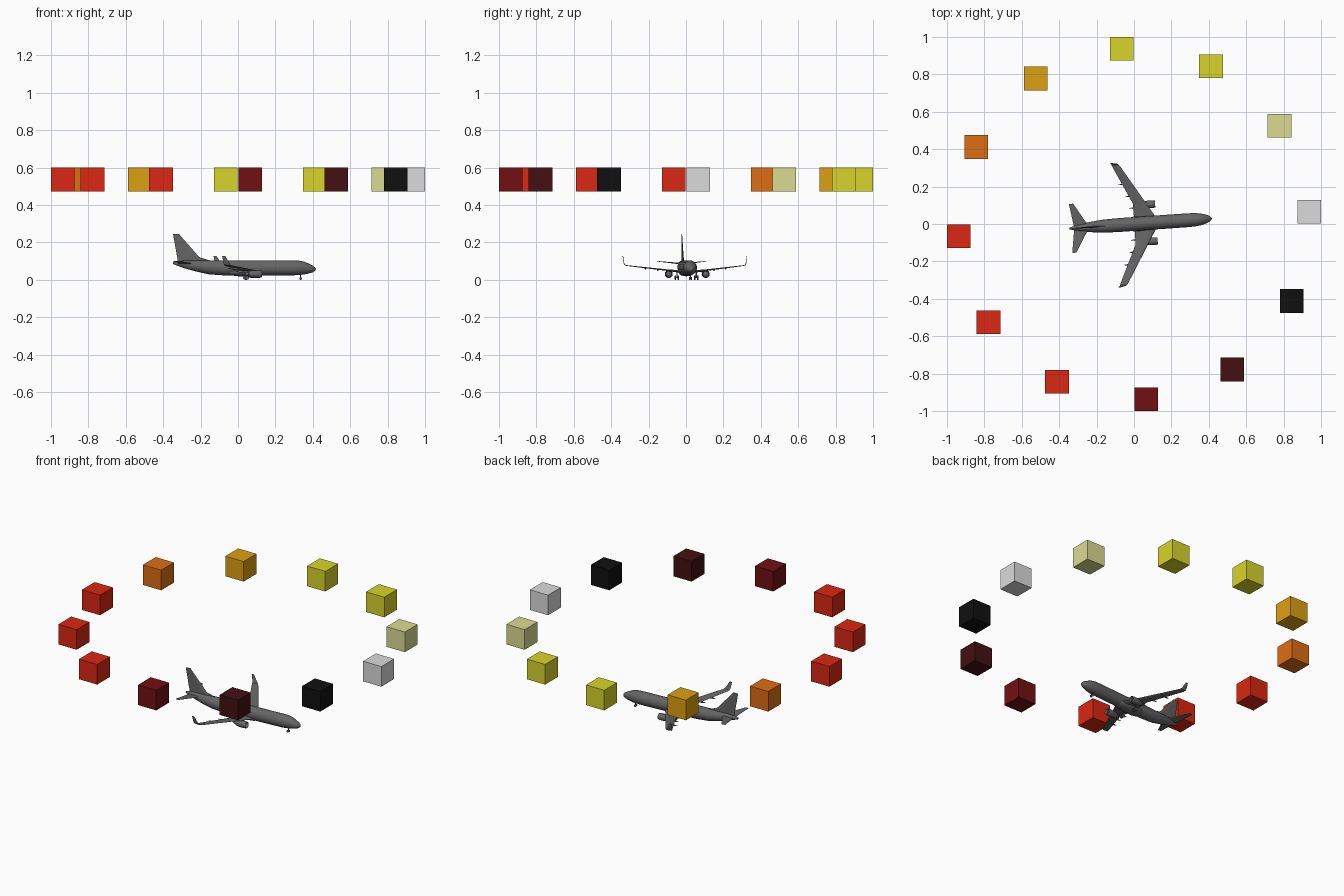
import bpy, bmesh
from math import sin, cos, pi, radians
from mathutils import Vector, Matrix

if "Cube" in bpy.data.objects:
    bpy.data.objects.remove(bpy.data.objects["Cube"])

HEADING = radians(4)


def material(name, rgb):
    m = bpy.data.materials.new(name)
    m.use_nodes = True
    m.diffuse_color = (*rgb, 1)
    m.node_tree.nodes["Principled BSDF"].inputs["Base Color"].default_value = (*rgb, 1)
    return m


grey = material("airliner grey", (.13, .13, .13))
white = material("light grey", (.71, .71, .71))
khaki = material("pale khaki", (.71, .71, .29))
yellow = material("yellow", (.69, .66, .023))
amber = material("amber", (.72, .35, .006))
orange = material("orange", (.72, .155, .007))
red = material("red", (.71, .02, .006))
maroon = material("dark red", (.17, .005, .006))
brown = material("blackish red", (.056, .005, .006))
black = material("black", (.005, .005, .005))


def finish(name, bm, mat, mirror=False, smooth=True):
    bmesh.ops.recalc_face_normals(bm, faces=bm.faces)
    mesh = bpy.data.meshes.new(name)
    bm.to_mesh(mesh)
    bm.free()
    mesh.materials.append(mat)
    ob = bpy.data.objects.new(name, mesh)
    bpy.context.collection.objects.link(ob)
    if smooth:
        bpy.ops.object.select_all(action='DESELECT')
        ob.select_set(True)
        bpy.context.view_layer.objects.active = ob
        bpy.ops.object.shade_smooth_by_angle(angle=radians(40))
    if mirror:
        mod = ob.modifiers.new("mirror", 'MIRROR')
        mod.use_axis = (False, True, False)
    return ob


def loft(bm, rings):
    # Skin between successive rings and cap both ends
    vs = [[bm.verts.new(p) for p in ring] for ring in rings]
    n = len(vs[0])
    for a, b in zip(vs, vs[1:]):
        for i in range(n):
            j = (i + 1) % n
            bm.faces.new((a[i], a[j], b[j], b[i]))
    bm.faces.new(vs[0])
    bm.faces.new(vs[-1][::-1])


def oval(x, y, z, ry, rz, n=24):
    return [Vector((x, y + ry * cos(2 * pi * i / n), z + rz * sin(2 * pi * i / n)))
            for i in range(n)]


AIRFOIL = [(0, 0), (.04, .3), (.15, .5), (.35, .5), (.7, .25), (1, .03),
           (1, -.03), (.7, -.2), (.35, -.4), (.15, -.4), (.04, -.25)]


def foil(x, y, z, chord, thick, cant):
    # Cant tilts the section: 0 is a flat wing, 90 an upright fin
    c = radians(cant)
    return [Vector((x - u * chord, y - sin(c) * v * thick, z + cos(c) * v * thick))
            for u, v in AIRFOIL]


def body(name, stations, mirror=False, n=24):
    bm = bmesh.new()
    loft(bm, [oval(*s, n=n) for s in stations])
    return finish(name, bm, grey, mirror)


def surface(name, sections, mirror=False):
    bm = bmesh.new()
    loft(bm, [foil(*s) for s in sections])
    return finish(name, bm, grey, mirror)


def cylinder(bm, a, b, r, n=16):
    a, b = Vector(a), Vector(b)
    turn = (b - a).to_track_quat('Z', 'Y').to_matrix().to_4x4()
    bmesh.ops.create_cone(bm, cap_ends=True, segments=n, radius1=r, radius2=r,
                          depth=(b - a).length,
                          matrix=Matrix.Translation((a + b) / 2) @ turn)


plane = []

# Fuselage from nose to tail cone
plane.append(body("fuselage", [(x, 0, z, ry, rz) for x, z, ry, rz in (
    (.417, .057, .002, .002), (.412, .057, .010, .010), (.400, .058, .018, .018),
    (.380, .060, .026, .026), (.355, .063, .032, .034), (.325, .064, .036, .039),
    (.280, .064, .037, .040), (-.08, .064, .037, .040), (-.16, .067, .035, .037),
    (-.23, .075, .028, .029), (-.29, .083, .018, .020), (-.33, .088, .009, .011),
    (-.347, .089, .004, .005))]))

# Belly fairing around the wing root
plane.append(body("belly_fairing", [(x, 0, .042, ry, rz) for x, ry, rz in (
    (.15, .012, .008), (.12, .034, .019), (.06, .040, .023), (0, .040, .023),
    (-.04, .032, .018), (-.08, .01, .007))]))

# Wings with blended upturned tips
plane.append(surface("wings", [
    (.135, .015, .042, .145, .019, 5), (.112, .04, .044, .110, .015, 6),
    (.070, .11, .052, .069, .009, 6), (-.052, .312, .076, .042, .0045, 6),
    (-.060, .322, .079, .037, .004, 35), (-.068, .327, .087, .032, .0035, 72),
    (-.092, .332, .128, .016, .002, 80)], True))

# Tailplanes and fin with its long leading fillet
plane.append(surface("tailplanes", [
    (-.243, .006, .086, .078, .009, 8), (-.317, .131, .099, .023, .003, 8)], True))
plane.append(surface("fin", [
    (-.180, 0, .090, .143, .009, 90), (-.195, 0, .114, .129, .009, 90),
    (-.212, 0, .126, .115, .008, 90), (-.316, 0, .245, .032, .004, 90)]))
plane.append(surface("fin_fillet", [
    (-.13, 0, .098, .10, .004, 90), (-.192, 0, .116, .06, .004, 90)]))

# Engine nacelles with hollow intakes, and their pylons
plane.append(body("engines", [(x, .099, .031, r, r) for x, r in (
    (.108, .002), (.102, .015), (.117, .0165), (.120, .018), (.116, .0195),
    (.100, .021), (.075, .020), (.050, .015), (.049, .011), (.034, .008),
    (.033, .005), (.024, .001))], True))
plane.append(surface("pylons", [
    (.085, .099, .040, .060, .006, 90), (.100, .099, .052, .080, .006, 90)], True))

# Flap track fairings under the trailing edge
for i, (x, y, z) in enumerate(((.0, .085, .044), (-.018, .15, .052), (-.05, .215, .060))):
    plane.append(body(f"flap_fairing_{i + 1}", [
        (x + .040, y, z, .001, .001), (x + .025, y, z, .0035, .0045),
        (x, y, z, .0035, .0045), (x - .022, y, z + .002, .0005, .0005)], True, 10))

# Landing gear: strut, axle and twin wheels
for name, x, y, r, gap, mirror in (("main_gear", .043, .052, .011, .008, True),
                                   ("nose_gear", .336, 0, .007, .005, False)):
    bm = bmesh.new()
    cylinder(bm, (x, y, r), (x, y, .045), .003, 10)
    cylinder(bm, (x, y - gap, r), (x, y + gap, r), .002, 8)
    for s in (-1, 1):
        cylinder(bm, (x, y + s * gap - .003, r), (x, y + s * gap + .003, r), r)
    plane.append(finish(name, bm, grey, mirror))

for ob in plane:
    ob.rotation_euler.z = HEADING

# Ring of floating colour cubes
SIDE, RADIUS = .127, .9388
colours = [white, khaki, yellow, yellow, amber, orange, red, red, red, maroon, brown, black]
for i, mat in enumerate(colours):
    a = HEADING + i * pi / 6
    bm = bmesh.new()
    bmesh.ops.create_cube(bm, size=SIDE)
    cube = finish(f"colour_cube_{i + 1}", bm, mat, smooth=False)
    cube.location = (RADIUS * cos(a), RADIUS * sin(a), .536)
